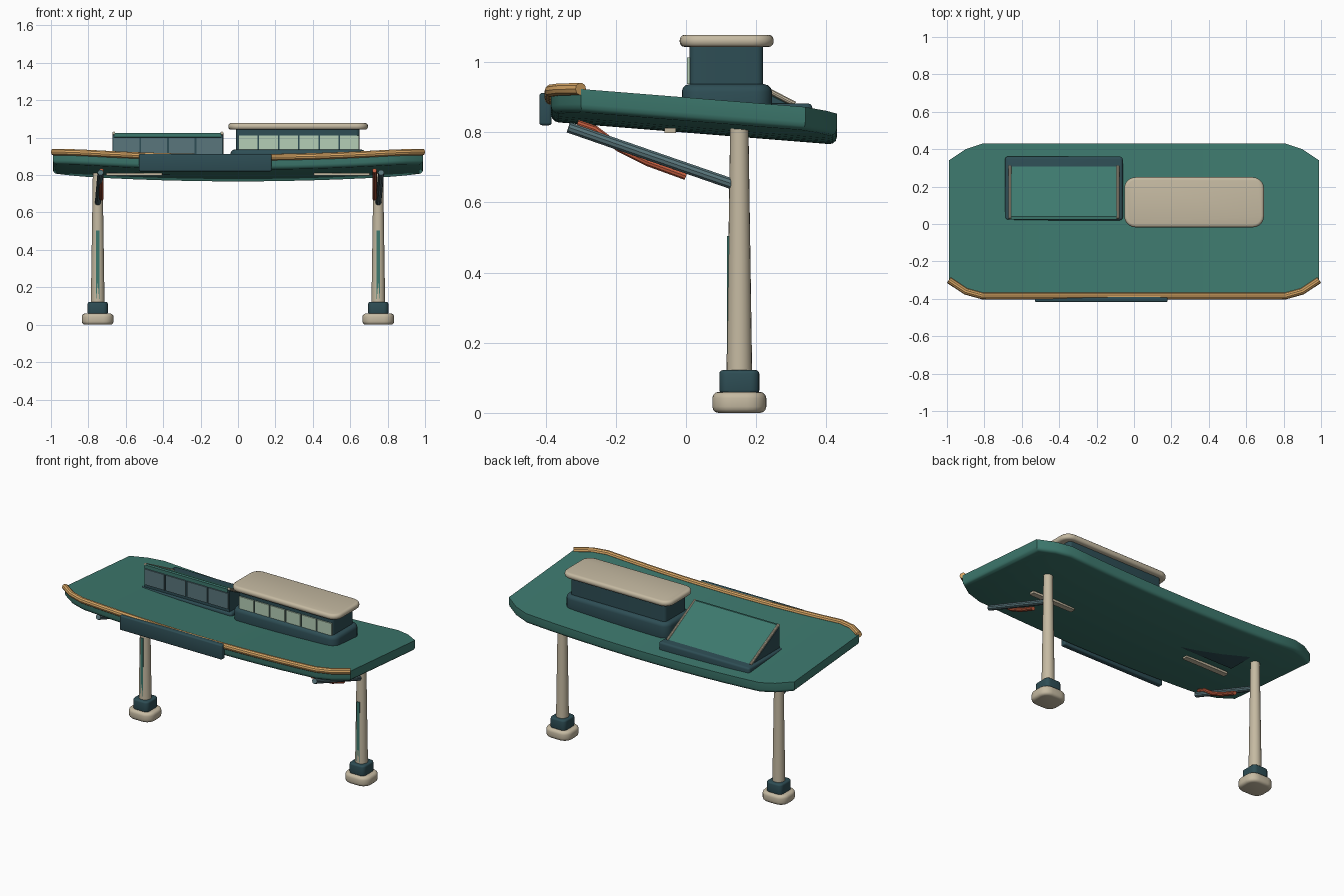
import bpy
import bmesh
from mathutils import Vector

cube = bpy.data.objects.get("Cube")
if cube:
    bpy.data.objects.remove(cube, do_unlink=True)


def material(name, rgb):
    m = bpy.data.materials.new(name)
    m.use_nodes = True
    m.diffuse_color = (*rgb, 1)
    m.node_tree.nodes["Principled BSDF"].inputs["Base Color"].default_value = (*rgb, 1)
    return m


TEAL = material("teal", (0.047, 0.19, 0.155))
NAVY = material("dark blue green", (0.027, 0.075, 0.09))
STONE = material("warm stone", (0.56, 0.49, 0.36))
GOLD = material("honey wood", (0.68, 0.38, 0.13))
PALE = material("pale green glass", (0.46, 0.62, 0.47))
SLATE = material("slate glass", (0.10, 0.18, 0.20))
CORAL = material("coral", (0.55, 0.11, 0.05))


def finish(name, bm, mat, angle=0.6):
    """Smooth faces, keep edges above the angle sharp, and link the object."""
    bmesh.ops.recalc_face_normals(bm, faces=bm.faces)
    for f in bm.faces:
        f.smooth = True
    for e in bm.edges:
        e.smooth = len(e.link_faces) == 2 and e.calc_face_angle() < angle
    mesh = bpy.data.meshes.new(name)
    bm.to_mesh(mesh)
    bm.free()
    mesh.materials.append(mat)
    ob = bpy.data.objects.new(name, mesh)
    bpy.context.collection.objects.link(ob)
    return ob


def box(name, xs, ys, zs, mat, corner=0, rim=0, segs=3):
    """Box with rounded upright corners and rounded top and bottom rims."""
    bm = bmesh.new()
    bmesh.ops.create_cube(bm, size=1)
    for v in bm.verts:
        v.co = [r[0] if c < 0 else r[1] for c, r in zip(v.co, (xs, ys, zs))]
    if corner:
        up = [e for e in bm.edges if abs(e.verts[0].co.z - e.verts[1].co.z) > 1e-5]
        bmesh.ops.bevel(bm, geom=up, offset=corner, segments=5, profile=0.5, affect='EDGES')
    if rim:
        flat = [e for e in bm.edges if abs(e.verts[0].co.z - e.verts[1].co.z) < 1e-5]
        bmesh.ops.bevel(bm, geom=flat, offset=rim, segments=segs, profile=0.5, affect='EDGES')
    return finish(name, bm, mat)


def loft(sections):
    """Closed solid through matching rings of points."""
    bm = bmesh.new()
    rings = [[bm.verts.new(p) for p in s] for s in sections]
    n = len(rings[0])
    for a, b in zip(rings, rings[1:]):
        for i in range(n):
            j = (i + 1) % n
            bm.faces.new((a[i], a[j], b[j], b[i]))
    bm.faces.new(rings[0])
    bm.faces.new(rings[-1])
    bmesh.ops.recalc_face_normals(bm, faces=bm.faces)
    return bm


def prism(name, profile, x0, x1, mat):
    return finish(name, loft([[(x, y, z) for y, z in profile] for x in (x0, x1)]), mat)


def tube(name, points, radius, mat):
    curve = bpy.data.curves.new(name, 'CURVE')
    curve.dimensions = '3D'
    curve.bevel_depth = radius
    curve.bevel_resolution = 3
    curve.use_fill_caps = True
    spline = curve.splines.new('POLY')
    spline.points.add(len(points) - 1)
    for p, co in zip(spline.points, points):
        p.co = (*co, 1)
    temp = bpy.data.objects.new(name, curve)
    bpy.context.collection.objects.link(temp)
    bpy.context.view_layer.update()
    mesh = bpy.data.meshes.new_from_object(temp.evaluated_get(bpy.context.evaluated_depsgraph_get()))
    bpy.data.objects.remove(temp)
    bm = bmesh.new()
    bm.from_mesh(mesh)
    bpy.data.meshes.remove(mesh)
    return finish(name, bm, mat)


# Canopy: a tilted slab bowed up at both ends, with cut corners
def deck(x, y):
    return 0.864 - 0.08 * y + 0.036 * x * x


corners = [(0.99, -0.30, 0.34), (0.9, -0.36, 0.40), (0.81, -0.385, 0.43)]
inner = [(i * 0.135, -0.385, 0.43) for i in range(-5, 6)]
stations = [(-x, f, b) for x, f, b in corners] + inner + corners[::-1]
THICK = 0.065
bm = loft([[(x, f, deck(x, f)), (x, b, deck(x, b)),
            (x, b, deck(x, b) - THICK), (x, f, deck(x, f) - THICK)] for x, f, b in stations])
lower = [e for e in bm.edges if e.calc_face_angle() > 0.9
         and all(v.co.z < deck(v.co.x, v.co.y) - 0.03 for v in e.verts)]
bmesh.ops.bevel(bm, geom=lower, offset=0.022, segments=3, profile=0.5, affect='EDGES')
finish("canopy", bm, TEAL)

# Front trim: wooden rail and blank sign panel
tube("front_rail", [(x, f, deck(x, f)) for x, f, b in stations], 0.018, GOLD)
box("sign_panel", (-0.53, 0.18), (-0.418, -0.383), (0.82, 0.912), NAVY, 0.008, 0.008)

# Cabin on the left half of the deck
box("cabin_skirt", (-0.04, 0.68), (-0.012, 0.245), (0.82, 0.937), NAVY, 0.05, 0.022)
box("cabin_body", (-0.01, 0.65), (0.01, 0.22), (0.9, 1.05), NAVY, 0.02)
box("cabin_roof", (-0.052, 0.695), (-0.018, 0.25), (1.043, 1.078), STONE, 0.06, 0.015)
PANES = 6
step = 0.65 / PANES
for i in range(PANES):
    x = i * step
    box(f"cabin_window_{i + 1}", (x + 0.004, x + step - 0.004), (0.003, 0.011), (0.937, 1.013), PALE)

# Sloped skylight on the right half of the deck
box("skylight_curb", (-0.69, -0.06), (0.02, 0.36), (0.8, 0.882), NAVY, 0.015, 0.012)
prism("skylight_body", [(0.03, 0.84), (0.03, 1.015), (0.33, 0.86), (0.33, 0.82)], -0.67, -0.08, NAVY)
prism("skylight_panel", [(0.024, 1.003), (0.024, 1.024), (0.04, 1.026), (0.31, 0.88), (0.31, 0.85)],
      -0.66, -0.09, TEAL)
for side, x in (("right", -0.664), ("left", -0.086)):
    tube(f"skylight_{side}_trim", [(x, 0.03, 1.025), (x, 0.31, 0.88)], 0.008, STONE)
PANES = 4
step = 0.59 / PANES
for i in range(PANES):
    x = -0.67 + i * step
    box(f"skylight_window_{i + 1}", (x + 0.005, x + step - 0.005), (0.023, 0.031), (0.9, 0.998), SLATE)

# Supports: foot, collar, tapered column, light strip, brace, under-deck lamp
for side, s in (("right", -1), ("left", 1)):
    cx, cy = s * 0.75, 0.152
    box(f"{side}_foot", (cx - 0.085, cx + 0.085), (cy - 0.077, cy + 0.077), (0, 0.06), STONE, 0.055, 0.018)
    box(f"{side}_collar", (cx - 0.054, cx + 0.054), (cy - 0.057, cy + 0.057), (0.055, 0.122), NAVY, 0.025, 0.01)

    bm = bmesh.new()
    bmesh.ops.create_cone(bm, cap_ends=True, segments=20, radius1=0.037, radius2=0.026, depth=0.73)
    bmesh.ops.translate(bm, verts=bm.verts, vec=Vector((cx, cy, 0.455)))
    finish(f"{side}_column", bm, STONE)

    box(f"{side}_column_strip", (cx - 0.009, cx + 0.009), (0.117, 0.135), (0.12, 0.505), TEAL)
    tube(f"{side}_brace", [(cx, 0.145, 0.648), (cx + 0.015, -0.335, 0.814)], 0.016, SLATE)
    ox = s * 0.73
    tube(f"{side}_cable", [(ox, -0.31, 0.825), (ox, -0.26, 0.808), (ox, -0.19, 0.755),
                           (ox, -0.11, 0.715), (ox, 0.0, 0.675)], 0.012, CORAL)
    lx = s * 0.555
    box(f"{side}_lamp", (lx - 0.15, lx + 0.15), (-0.062, -0.028), (0.798, 0.812), STONE, 0.004)
